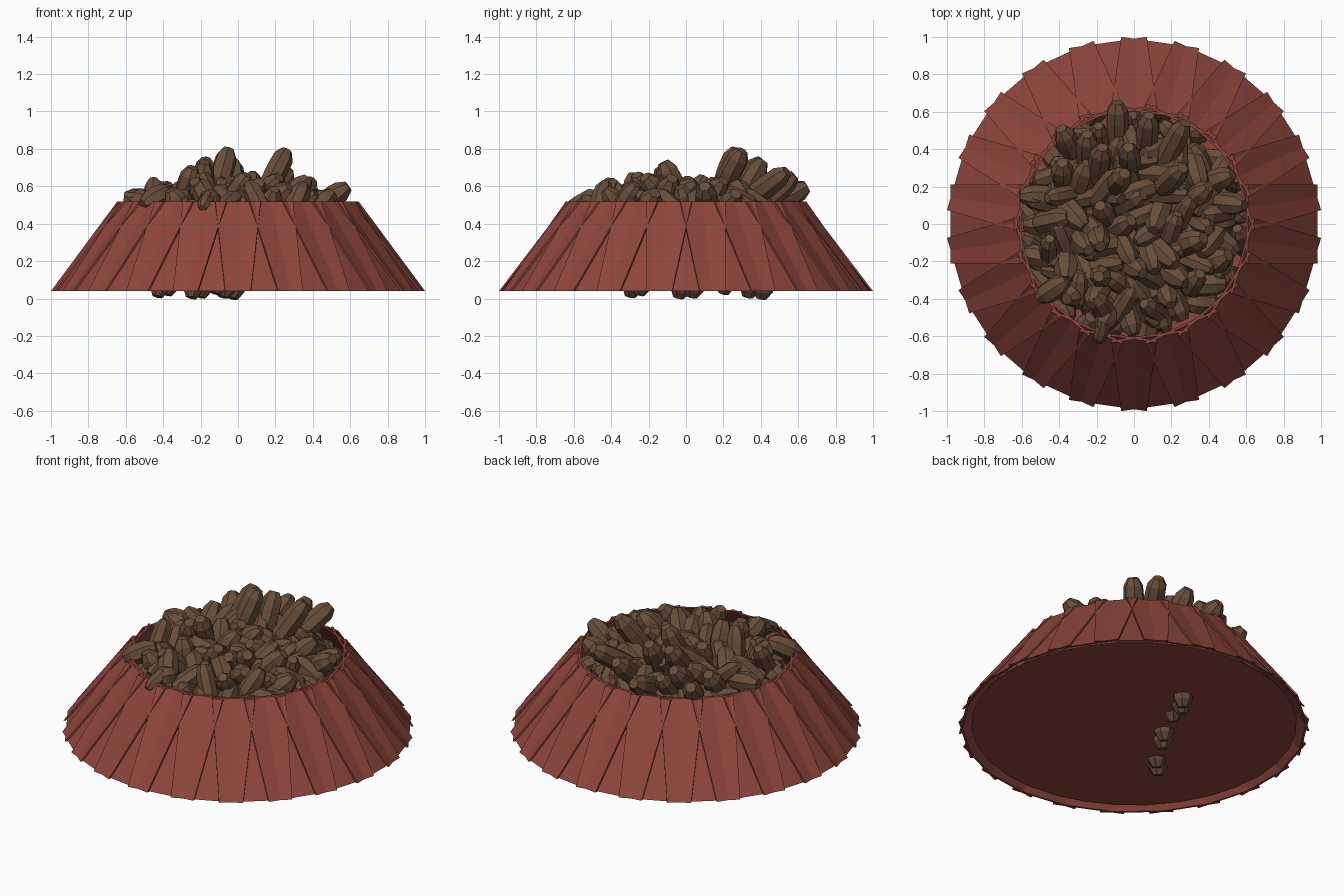
import bpy, bmesh, math, random
from mathutils import Vector, Matrix

if "Cube" in bpy.data.objects:
    bpy.data.objects.remove(bpy.data.objects["Cube"])

random.seed(11)
TAU = math.tau


def material(name, rgb):
    m = bpy.data.materials.new(name)
    m.diffuse_color = (*rgb, 1)
    m.use_nodes = True
    m.node_tree.nodes["Principled BSDF"].inputs["Base Color"].default_value = m.diffuse_color
    return m


def finish(bm, name, mat):
    bmesh.ops.recalc_face_normals(bm, faces=bm.faces)
    me = bpy.data.meshes.new(name)
    bm.to_mesh(me)
    bm.free()
    ob = bpy.data.objects.new(name, me)
    bpy.context.collection.objects.link(ob)
    me.materials.append(mat)
    return ob


red = material("red_clay", (0.27, 0.06, 0.045))
brown = material("brown_chunks", (0.14, 0.075, 0.042))

# Sloping wall: 22 straight overlapping slabs leaning inwards
bm = bmesh.new()
HALF, T = 0.21, 0.012
for i in range(22):
    rot = Matrix.Rotation(TAU * i / 22, 3, 'Z')
    v = [bm.verts.new(rot @ Vector((r, y, z)))
         for y in (-HALF, HALF)
         for r, z in ((0.98, 0.04), (0.61, 0.52), (0.61 - T, 0.52), (0.98 - T, 0.04))]
    bm.faces.new(v[:4])
    bm.faces.new(v[4:])
    for k in range(4):
        n = (k + 1) % 4
        bm.faces.new((v[k], v[n], v[n + 4], v[k + 4]))
finish(bm, "wall_slabs", red)

# Floor disc, slightly raised inside the wall
bm = bmesh.new()
bmesh.ops.create_cone(bm, cap_ends=True, segments=32, radius1=0.93, radius2=0.92,
                      depth=0.015, matrix=Matrix.Translation((0, 0, 0.066)))
finish(bm, "floor", red)


# Faceted oblong chunk running from a to b
def chunk(bm, a, b, rad, sides=7):
    a, b = Vector(a), Vector(b)
    d = b - a
    q = d.to_track_quat('Z', 'Y').to_matrix()
    spin = random.uniform(0, TAU)
    L = d.length
    e = min(rad * 0.75, L * 0.3)
    rings = []
    for h, s in ((0, 0.5), (e, 0.93), (L * 0.55, 1.0), (L - e, 0.93), (L, 0.5)):
        rings.append([bm.verts.new(a + q @ Vector((
            rad * s * math.cos(spin + TAU * k / sides),
            rad * s * math.sin(spin + TAU * k / sides), h))) for k in range(sides)])
    for r0, r1 in zip(rings, rings[1:]):
        for k in range(sides):
            n = (k + 1) % sides
            bm.faces.new((r0[k], r0[n], r1[n], r1[k]))
    bm.faces.new(rings[0][::-1])
    bm.faces.new(rings[-1])


def random_chunk(bm, x, y, z, tilt_lo, tilt_hi):
    t, p = random.uniform(tilt_lo, tilt_hi), random.uniform(0, TAU)
    d = Vector((math.sin(t) * math.cos(p), math.sin(t) * math.sin(p), math.cos(t)))
    d *= random.uniform(0.1, 0.14)
    c = Vector((x, y, z))
    chunk(bm, c - d, c + d, random.uniform(0.05, 0.068))


# Chunks buried in the bowl
bm = bmesh.new()
for i in range(70):
    z = random.uniform(0.18, 0.36)
    r = (0.86 - 0.77 * z) * math.sqrt((i + 0.5) / 70)
    random_chunk(bm, r * math.cos(i * 2.4), r * math.sin(i * 2.4), z, 0.2, 1.5)
for i in range(30):
    a = TAU * i / 30
    chunk(bm, (0.80 * math.cos(a), 0.80 * math.sin(a), 0.15),
          (0.82 * math.cos(a + 0.25), 0.82 * math.sin(a + 0.25), 0.13), 0.05)
finish(bm, "buried_chunks", brown)

# Flat-lying layer filling the opening
bm = bmesh.new()
for i in range(85):
    r = 0.52 * math.sqrt((i + 0.5) / 85)
    random_chunk(bm, r * math.cos(i * 2.4), r * math.sin(i * 2.4), 0.45, 1.15, 1.57)
finish(bm, "fill_layer", brown)

# Upper heap, rising towards the middle and back
bm = bmesh.new()
for i in range(62):
    r = 0.5 * math.sqrt((i + 0.5) / 62)
    x, y = r * math.cos(i * 2.4 + 1), r * math.sin(i * 2.4 + 1)
    z = 0.51 + 0.06 * (1 - r / 0.5) + random.uniform(-0.03, 0.02)
    random_chunk(bm, x, y, z, 0.5, 1.3)

# Prominent chunks: base point, tip point
for a, b in (
    ((-0.12, 0.18, 0.55), (-0.05, 0.27, 0.80)),
    ((-0.02, 0.28, 0.52), (-0.03, 0.41, 0.74)),
    ((0.14, 0.18, 0.56), (0.26, 0.30, 0.79)),
    ((0.14, 0.30, 0.50), (0.27, 0.54, 0.68)),
    ((-0.20, 0.22, 0.52), (-0.17, 0.41, 0.74)),
    ((-0.25, 0.30, 0.48), (-0.25, 0.48, 0.66)),
    ((-0.32, 0.36, 0.46), (-0.39, 0.51, 0.60)),
    ((-0.09, 0.42, 0.48), (-0.09, 0.65, 0.60)),
    ((0.06, 0.38, 0.48), (0.08, 0.58, 0.66)),
    ((-0.22, 0.10, 0.52), (-0.08, 0.28, 0.68)),
    ((-0.42, 0.15, 0.52), (-0.61, 0.15, 0.54)),
    ((0.42, 0.12, 0.48), (0.59, 0.10, 0.60)),
    ((0.28, 0.10, 0.50), (0.40, 0.20, 0.63)),
    ((-0.20, -0.02, 0.52), (-0.18, -0.12, 0.73)),
    ((-0.30, -0.06, 0.50), (-0.24, -0.14, 0.70)),
    ((0.10, -0.10, 0.50), (0.22, -0.22, 0.65)),
    ((-0.16, -0.28, 0.48), (-0.19, -0.28, 0.67)),
    ((-0.36, -0.30, 0.58), (-0.51, -0.40, 0.50)),
    ((-0.12, -0.45, 0.52), (-0.18, -0.56, 0.53)),
    ((-0.30, -0.36, 0.46), (-0.36, -0.40, 0.58)),
):
    chunk(bm, a, b, 0.062)
finish(bm, "heap_chunks", brown)

# Chunks poking through the floor and one through the wall
bm = bmesh.new()
for x, y in ((-0.03, 0.40), (-0.08, 0.33), (-0.12, 0.20),
             (-0.20, 0.03), (-0.25, -0.04), (-0.43, -0.30), (-0.38, -0.25)):
    chunk(bm, (x + 0.05, y + 0.05, 0.22), (x, y, random.uniform(0.0, 0.03)), 0.06)
chunk(bm, (-0.15, -0.5, 0.56), (-0.19, -0.63, 0.48), 0.04)
finish(bm, "poking_chunks", brown)
